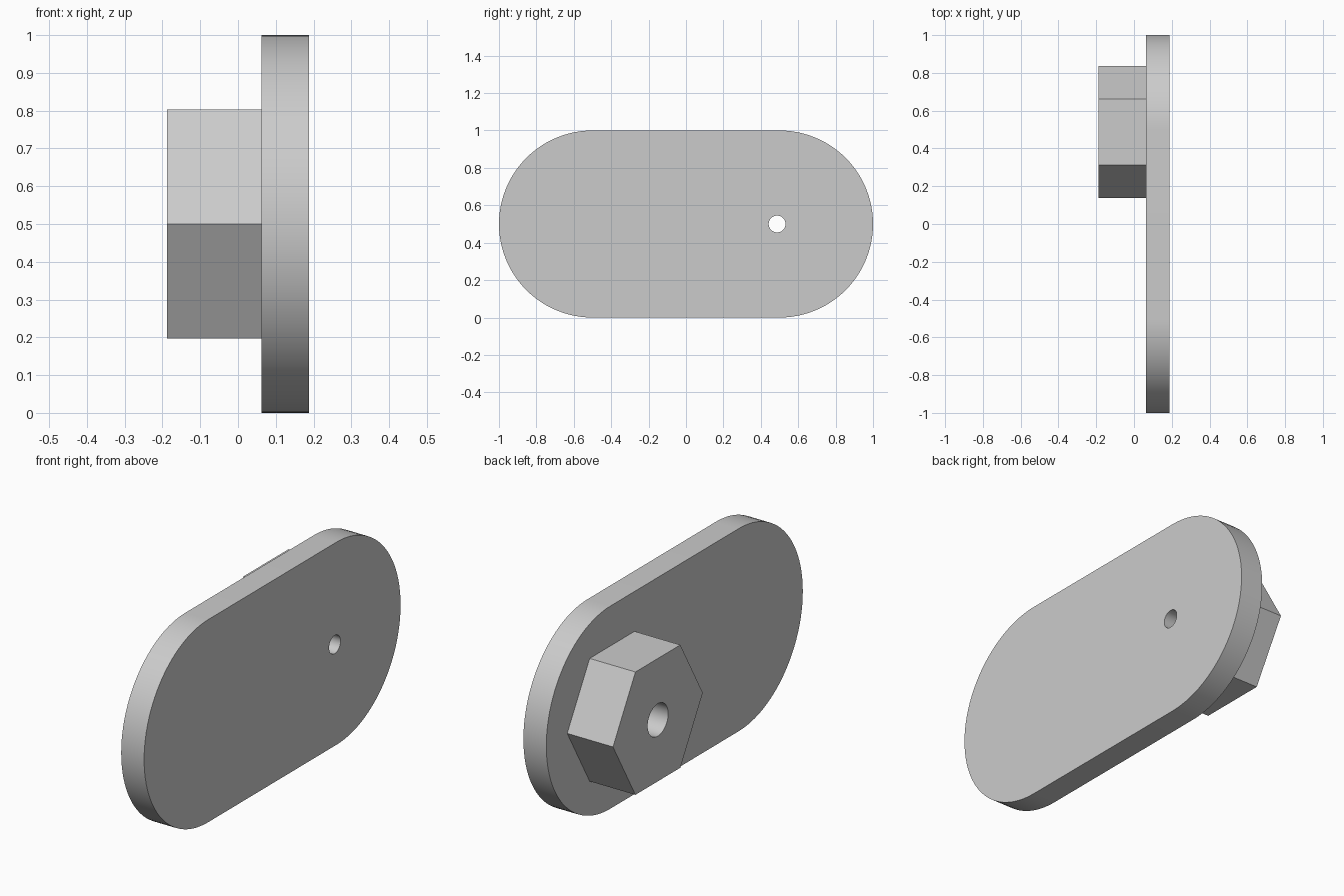
import bpy, bmesh
from math import cos, sin, pi
from mathutils import Vector

cube = bpy.data.objects.get("Cube")
if cube:
    bpy.data.objects.remove(cube, do_unlink=True)

# Single light grey finish
grey = bpy.data.materials.new("light_grey")
grey.use_nodes = True
grey.diffuse_color = (0.6, 0.6, 0.6, 1)
grey.node_tree.nodes["Principled BSDF"].inputs["Base Color"].default_value = grey.diffuse_color

HOLE_Y, MID_Z = 0.487, 0.5
INNER_X, FACE_X, OUTER_X = -0.1875, 0.0625, 0.1875


def arc(cy, radius, start, sweep, steps):
    """Points (y, z) along an arc around (cy, MID_Z)."""
    return [(cy + radius * cos(start + sweep * i / steps),
             MID_Z + radius * sin(start + sweep * i / steps)) for i in range(steps + 1)]


def circle(radius, sides):
    return arc(HOLE_Y, radius, 0, 2 * pi, sides)[:-1]


def extruded_profile(name, outline, hole, x0, x1):
    """Flat profile with a hole, extruded along x."""
    bm = bmesh.new()
    edges = []
    for loop in (outline, hole):
        verts = [bm.verts.new((x0, y, z)) for y, z in loop]
        edges += [bm.edges.new((v, verts[i - 1])) for i, v in enumerate(verts)]
    bmesh.ops.triangle_fill(bm, edges=edges, use_beauty=True, normal=Vector((-1, 0, 0)))
    result = bmesh.ops.extrude_face_region(bm, geom=bm.faces[:], use_keep_orig=True)
    moved = [v for v in result["geom"] if isinstance(v, bmesh.types.BMVert)]
    bmesh.ops.translate(bm, verts=moved, vec=(x1 - x0, 0, 0))
    bmesh.ops.recalc_face_normals(bm, faces=bm.faces[:])
    mesh = bpy.data.meshes.new(name)
    bm.to_mesh(mesh)
    bm.free()
    mesh.materials.append(grey)
    obj = bpy.data.objects.new(name, mesh)
    bpy.context.collection.objects.link(obj)
    bpy.ops.object.select_all(action="DESELECT")
    obj.select_set(True)
    bpy.context.view_layer.objects.active = obj
    bpy.ops.object.shade_smooth_by_angle(angle=pi / 6)
    return obj


# Round-ended plate with a small through hole
stadium = arc(0.5, 0.5, -pi / 2, pi, 48) + arc(-0.5, 0.5, pi / 2, pi, 48)
extruded_profile("plate", stadium, circle(0.045, 32), FACE_X, OUTER_X)

# Hexagonal boss with a wider bore, standing on the plate
extruded_profile("hex_boss", circle(0.35, 6), circle(0.08, 48), INNER_X, FACE_X)
